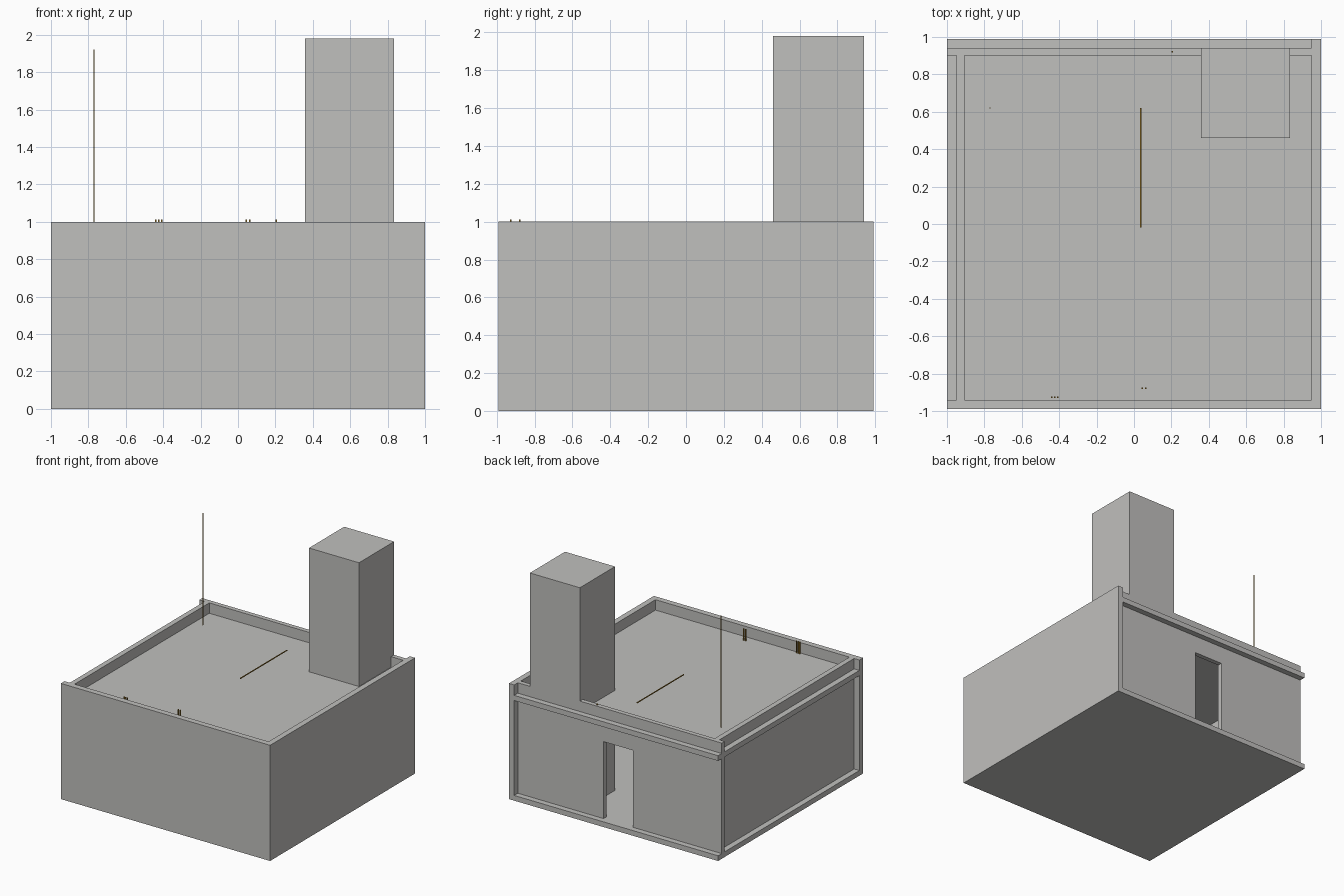
import bpy, bmesh

if "Cube" in bpy.data.objects:
    bpy.data.objects.remove(bpy.data.objects["Cube"])


def material(name, rgb):
    m = bpy.data.materials.new(name)
    m.diffuse_color = (*rgb, 1)
    m.use_nodes = True
    m.node_tree.nodes["Principled BSDF"].inputs["Base Color"].default_value = m.diffuse_color
    return m


GREY = material("warm_grey_plaster", (0.53, 0.525, 0.51))
GOLD = material("dark_gold_metal", (0.30, 0.17, 0.02))


def finish(name, bm, mat):
    bmesh.ops.recalc_face_normals(bm, faces=bm.faces[:])
    mesh = bpy.data.meshes.new(name)
    bm.to_mesh(mesh)
    bm.free()
    mesh.materials.append(mat)
    obj = bpy.data.objects.new(name, mesh)
    bpy.context.collection.objects.link(obj)
    return obj


def box(name, xs, ys, zs, mat=GREY):
    """Box spanning the given x, y and z ranges."""
    bm = bmesh.new()
    bmesh.ops.create_cube(bm, size=1)
    for v in bm.verts:
        v.co = [r[0] if c < 0 else r[1] for c, r in zip(v.co, (xs, ys, zs))]
    return finish(name, bm, mat)


def rod(name, x, y, z0, z1, w):
    """Thin upright square rod."""
    return box(name, (x - w / 2, x + w / 2), (y - w / 2, y + w / 2), (z0, z1), GOLD)


FLOOR, CEILING, ROOF = 0.045, 0.865, 0.91

# Floor and roof slabs, reaching past the back and left walls
box("floor_slab", (-1, 0.95), (-0.94, 0.99), (0, FLOOR))
box("roof_slab", (-1, 0.95), (-0.94, 0.99), (CEILING, ROOF))

# Outer walls, rising past the roof as a parapet
box("front_wall", (-1, 1), (-0.99, -0.94), (0, 1))
box("right_wall", (0.95, 1), (-0.94, 0.99), (0, 1))
box("left_wall", (-0.95, -0.905), (-0.94, 0.90), (FLOOR, 1))

# Back wall: outline with a doorway, extruded to its thickness
outline = [(-1, FLOOR), (-0.15, FLOOR), (-0.15, 0.71), (0.13, 0.71),
           (0.13, FLOOR), (0.95, FLOOR), (0.95, 1), (-1, 1)]
bm = bmesh.new()
face = bm.faces.new([bm.verts.new((x, 0.90, z)) for x, z in outline])
ext = bmesh.ops.extrude_face_region(bm, geom=[face])
bmesh.ops.translate(bm, vec=(0, 0.04, 0),
                    verts=[g for g in ext["geom"] if isinstance(g, bmesh.types.BMVert)])
finish("back_wall", bm, GREY)

# Square tower standing on the floor and passing through the roof
box("tower", (0.357, 0.835), (0.46, 0.94), (FLOOR, 1.98))

# Tall mast and the wire stretched above the roof
rod("mast", -0.77, 0.62, 0.95, 1.92, 0.005)
box("roof_wire", (0.031, 0.039), (-0.02, 0.62), (0.946, 0.952), GOLD)

# Small upright pins along the parapet
for x, y in [(-0.44, -0.927), (-0.425, -0.927), (-0.408, -0.927),
             (0.043, -0.878), (0.062, -0.878), (0.205, 0.92)]:
    rod("parapet_pin", x, y, ROOF, 1.012, 0.008)
